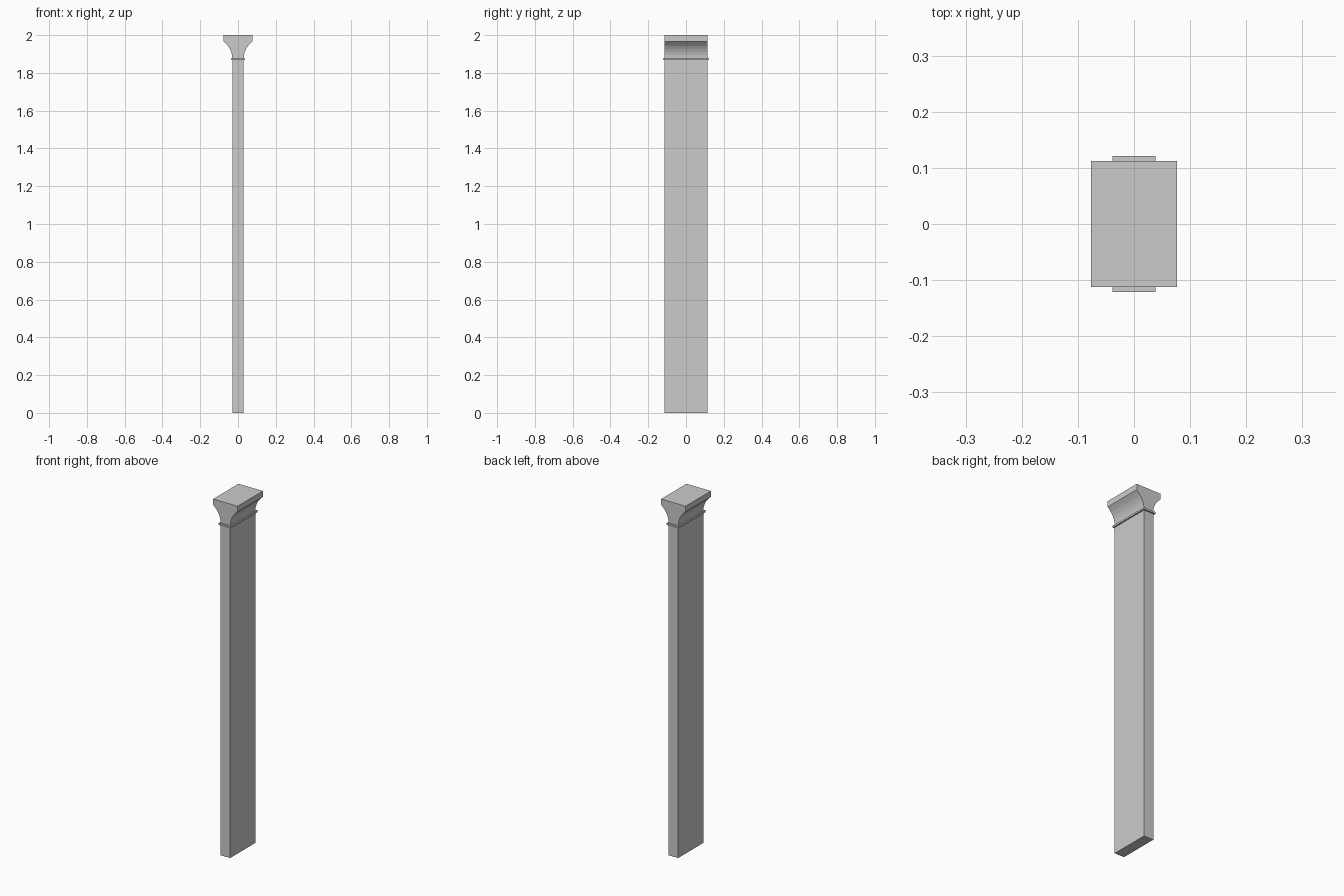
import bpy, bmesh

if "Cube" in bpy.data.objects:
    bpy.data.objects.remove(bpy.data.objects["Cube"])


def make_object(name, bm):
    bmesh.ops.recalc_face_normals(bm, faces=bm.faces)
    mesh = bpy.data.meshes.new(name)
    bm.to_mesh(mesh)
    bm.free()
    obj = bpy.data.objects.new(name, mesh)
    bpy.context.collection.objects.link(obj)
    return obj


def box(name, half_x, half_y, z0, z1):
    bm = bmesh.new()
    bmesh.ops.create_cube(bm, size=1)
    for v in bm.verts:
        v.co.x *= 2 * half_x
        v.co.y *= 2 * half_y
        v.co.z = z0 + (v.co.z + 0.5) * (z1 - z0)
    return make_object(name, bm)


def extrude_profile(name, half_profile, half_y):
    # mirror the right half of the outline, then extrude along y
    outline = half_profile + [(-x, z) for x, z in reversed(half_profile)]
    bm = bmesh.new()
    face = bm.faces.new([bm.verts.new((x, -half_y, z)) for x, z in outline])
    ext = bmesh.ops.extrude_face_region(bm, geom=[face], use_keep_orig=True)
    verts = [g for g in ext["geom"] if isinstance(g, bmesh.types.BMVert)]
    bmesh.ops.translate(bm, verts=verts, vec=(0, 2 * half_y, 0))
    return make_object(name, bm)


# Flat pilaster shaft
box("shaft", 0.03, 0.113, 0, 1.868)

# Thin collar below the capital
box("collar", 0.038, 0.121, 1.867, 1.877)

# Capital: square slab on top, hollow flare down to the collar
capital = [(0.030, 1.877), (0.0315, 1.894), (0.036, 1.911), (0.043, 1.927),
           (0.053, 1.943), (0.065, 1.956), (0.0765, 1.967), (0.0765, 2.0)]
extrude_profile("capital", capital, 0.1125)
